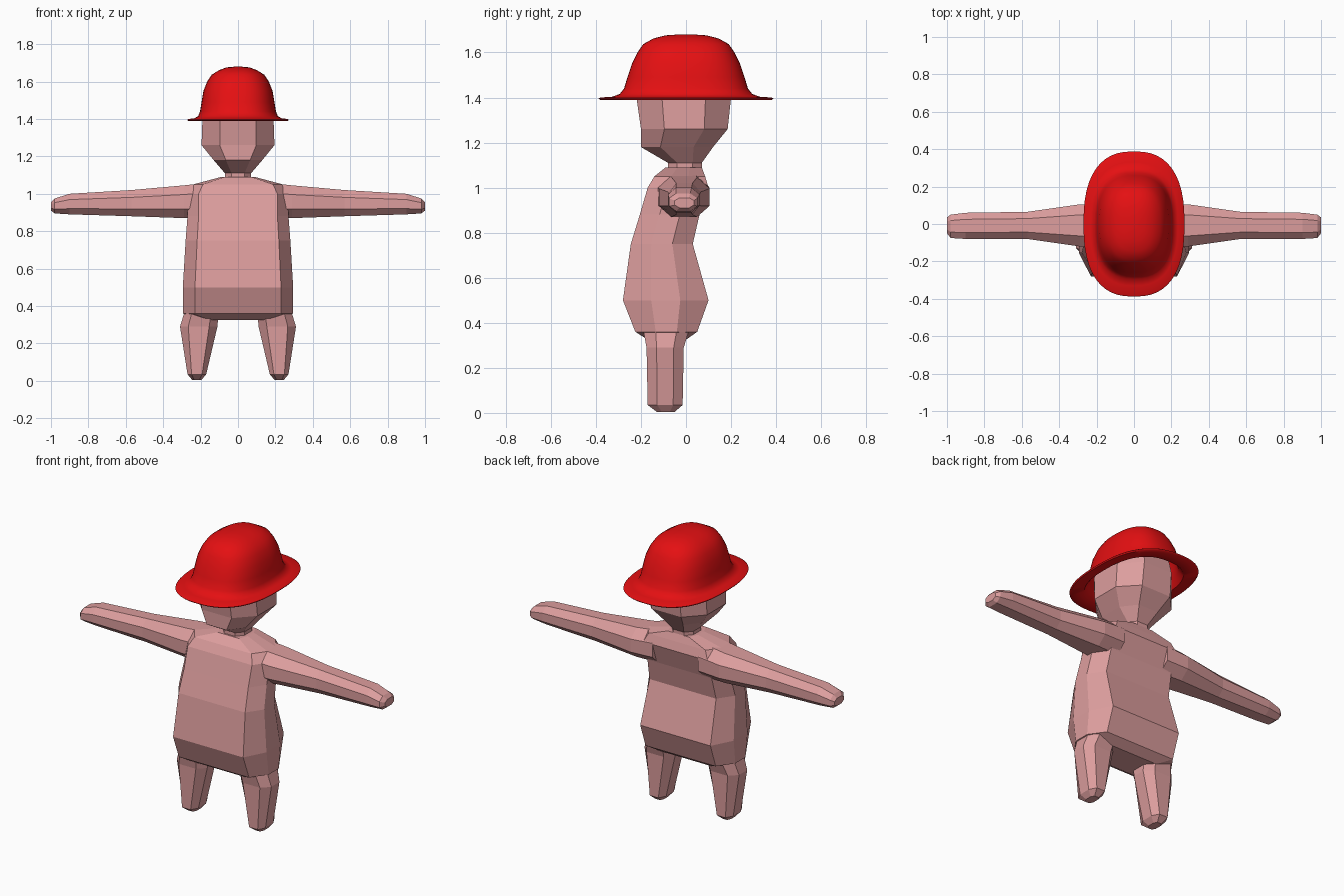
import bpy, bmesh, math
from mathutils import Vector

if "Cube" in bpy.data.objects:
    bpy.data.objects.remove(bpy.data.objects["Cube"])


def material(name, rgb):
    m = bpy.data.materials.new(name)
    m.diffuse_color = (*rgb, 1)
    m.use_nodes = True
    m.node_tree.nodes["Principled BSDF"].inputs["Base Color"].default_value = m.diffuse_color
    return m


SKIN = material("dusty pink", (0.72, 0.34, 0.34))
RED = material("bright red", (0.78, 0.005, 0.006))


def loft(name, rings, mat):
    """Skin a list of equal-length point rings and cap both ends."""
    bm = bmesh.new()
    loops = [[bm.verts.new(p) for p in ring] for ring in rings]
    n = len(loops[0])
    for a, b in zip(loops, loops[1:]):
        for i in range(n):
            j = (i + 1) % n
            bm.faces.new((a[i], a[j], b[j], b[i]))
    bm.faces.new(loops[0])
    bm.faces.new(loops[-1])
    bmesh.ops.recalc_face_normals(bm, faces=bm.faces)
    me = bpy.data.meshes.new(name)
    bm.to_mesh(me)
    bm.free()
    me.materials.append(mat)
    ob = bpy.data.objects.new(name, me)
    bpy.context.collection.objects.link(ob)
    return ob


def octagon(u0, u1, v0, v1, cu, cv):
    """Chamfered rectangle; cu and cv are the chamfers as fractions of its size."""
    a, b = (u1 - u0) * cu, (v1 - v0) * cv
    return [(u0 + a, v0), (u1 - a, v0), (u1, v0 + b), (u1, v1 - b),
            (u1 - a, v1), (u0 + a, v1), (u0, v1 - b), (u0, v0 + b)]


def upright(name, rows, cu, cv, mat=SKIN):
    """Rows: z, x min, x max, y min, y max."""
    return loft(name, [[(x, y, z) for x, y in octagon(x0, x1, y0, y1, cu, cv)]
                       for z, x0, x1, y0, y1 in rows], mat)


# Torso with round belly
torso = upright("body", [
    (0.325, -0.20, 0.20, -0.17, 0.00), (0.36, -0.295, 0.295, -0.225, 0.05),
    (0.50, -0.295, 0.295, -0.28, 0.10), (0.75, -0.28, 0.28, -0.245, 0.03),
    (0.88, -0.27, 0.27, -0.205, 0.06), (1.00, -0.27, 0.27, -0.17, 0.10),
    (1.05, -0.24, 0.24, -0.14, 0.085), (1.09, -0.09, 0.09, -0.09, 0.07)], 0.11, 0.33)

limbs = []
for side, s in (("left", 1), ("right", -1)):
    # Arm: x, y min, y max, z min, z max
    rows = [(0.15, -0.13, 0.10, 0.87, 1.06), (0.29, -0.12, 0.105, 0.87, 1.045),
            (0.57, -0.08, 0.065, 0.88, 1.02), (0.90, -0.08, 0.06, 0.89, 1.00),
            (0.98, -0.075, 0.05, 0.895, 0.975), (1.00, -0.05, 0.035, 0.91, 0.955)]
    limbs.append(loft(side + "_arm", [[(s * x, y, z) for y, z in octagon(*r, 0.25, 0.28)]
                                      for x, *r in rows], SKIN))
    # Leg with a blunt foot
    rows = [(0.005, 0.195, 0.245, -0.13, -0.05), (0.035, 0.17, 0.27, -0.17, -0.015),
            (0.29, 0.11, 0.31, -0.175, -0.01), (0.42, 0.10, 0.27, -0.20, 0.03)]
    limbs.append(upright(side + "_leg", [(z, *sorted((s * a, s * b)), c, d)
                                         for z, a, b, c, d in rows], 0.22, 0.27))

# Fuse limbs into the torso
for limb in limbs:
    mod = torso.modifiers.new("join", 'BOOLEAN')
    mod.operation, mod.solver, mod.object = 'UNION', 'EXACT', limb
bpy.context.view_layer.update()
fused = bpy.data.meshes.new_from_object(torso.evaluated_get(bpy.context.evaluated_depsgraph_get()))
torso.modifiers.clear()
torso.data = fused
for limb in limbs:
    bpy.data.objects.remove(limb)

# Neck and faceted head
upright("head", [
    (1.07, -0.07, 0.07, -0.08, 0.07), (1.11, -0.07, 0.07, -0.08, 0.07),
    (1.18, -0.13, 0.13, -0.20, 0.12), (1.26, -0.195, 0.195, -0.20, 0.185),
    (1.40, -0.19, 0.19, -0.22, 0.20), (1.52, -0.165, 0.165, -0.19, 0.18),
    (1.61, -0.10, 0.10, -0.13, 0.12)], 0.25, 0.27)

# Oval hat: half width, half depth, z from the crown down and out to the brim edge
outer = [(0.015, 0.03, 1.68), (0.06, 0.09, 1.676), (0.10, 0.145, 1.662), (0.14, 0.19, 1.637),
         (0.165, 0.215, 1.60), (0.185, 0.24, 1.55), (0.195, 0.26, 1.49), (0.203, 0.275, 1.44),
         (0.213, 0.295, 1.415), (0.235, 0.33, 1.403), (0.265, 0.38, 1.40), (0.27, 0.388, 1.395)]
inner = [(0.265, 0.38, 1.388), (0.21, 0.295, 1.392), (0.19, 0.262, 1.43), (0.183, 0.248, 1.49),
         (0.172, 0.227, 1.55), (0.15, 0.20, 1.60), (0.11, 0.155, 1.64), (0.015, 0.03, 1.664)]


def oval(a, b, z, n=48, e=2 / 2.5):
    pts = []
    for i in range(n):
        c, s = math.cos(2 * math.pi * i / n), math.sin(2 * math.pi * i / n)
        pts.append(Vector((math.copysign(abs(c) ** e * a, c),
                           math.copysign(abs(s) ** e * b, s), z)))
    return pts


hat = loft("hat", [oval(*r) for r in outer + inner], RED)
bpy.ops.object.select_all(action='DESELECT')
bpy.context.view_layer.objects.active = hat
hat.select_set(True)
bpy.ops.object.shade_smooth_by_angle(angle=math.radians(50))
